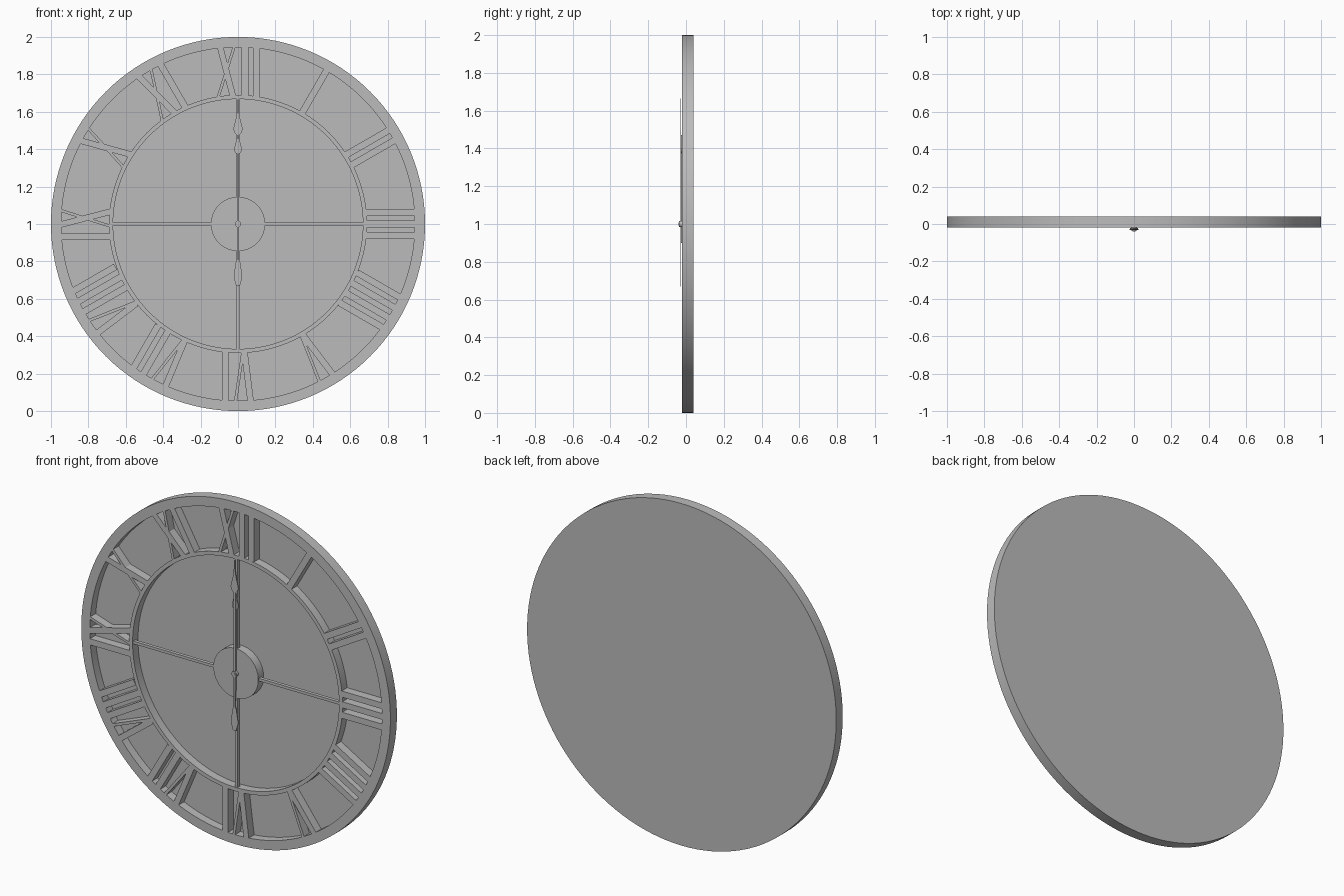
import bpy, bmesh
from math import sin, cos, pi, radians

if "Cube" in bpy.data.objects:
    bpy.data.objects.remove(bpy.data.objects["Cube"])

CZ = 1.0                       # height of the dial centre
FRONT, BACK = -0.02, 0.04      # frame depth
INNER_BACK = 0.034             # inner parts sink into the backing plate

grey = bpy.data.materials.new("plain grey")
grey.diffuse_color = (0.5, 0.5, 0.5, 1)
grey.use_nodes = True
grey.node_tree.nodes["Principled BSDF"].inputs["Base Color"].default_value = grey.diffuse_color


def finish(name, bm, smooth=False):
    bmesh.ops.recalc_face_normals(bm, faces=bm.faces)
    mesh = bpy.data.meshes.new(name)
    bm.to_mesh(mesh)
    bm.free()
    mesh.materials.append(grey)
    ob = bpy.data.objects.new(name, mesh)
    bpy.context.collection.objects.link(ob)
    if smooth:
        bpy.ops.object.select_all(action='DESELECT')
        ob.select_set(True)
        bpy.context.view_layer.objects.active = ob
        bpy.ops.object.shade_smooth_by_angle(angle=radians(35))
    return ob


def add_prism(bm, pts, y0, y1):
    """Extrude an outline of (x, height from centre) points from y0 to y1."""
    a = [bm.verts.new((x, y0, CZ + z)) for x, z in pts]
    b = [bm.verts.new((x, y1, CZ + z)) for x, z in pts]
    bm.faces.new(a)
    bm.faces.new(b[::-1])
    for i in range(len(a)):
        j = (i + 1) % len(a)
        bm.faces.new((a[i], b[i], b[j], a[j]))


def prism(name, pts, y0, y1, smooth=False):
    bm = bmesh.new()
    add_prism(bm, pts, y0, y1)
    return finish(name, bm, smooth)


def circle(r, n=128):
    return [(r * sin(2 * pi * i / n), r * cos(2 * pi * i / n)) for i in range(n)]


def ring(name, r_in, r_out, y0, y1, n=128):
    bm = bmesh.new()
    loops = [[bm.verts.new((x, y, CZ + z)) for x, z in circle(r, n)]
             for r, y in ((r_in, y0), (r_out, y0), (r_out, y1), (r_in, y1))]
    for k in range(4):
        p, q = loops[k], loops[(k + 1) % 4]
        for i in range(n):
            j = (i + 1) % n
            bm.faces.new((p[i], p[j], q[j], q[i]))
    return finish(name, bm, True)


# Dial frame
ring("outer_ring", 0.945, 1.0, FRONT, BACK)
ring("inner_ring", 0.668, 0.69, FRONT, INNER_BACK)
prism("backing_plate", circle(0.95), 0.03, BACK, True)
prism("hub", circle(0.145, 64), FRONT, INNER_BACK, True)

# Cross spokes
for name, dx, dz in (("right_spoke", 1, 0), ("left_spoke", -1, 0),
                     ("top_spoke", 0, 1), ("bottom_spoke", 0, -1)):
    w = 0.008
    prism(name, [(dx * r + dz * s, dz * r - dx * s)
                 for r, s in ((0.14, -w), (0.675, -w), (0.675, w), (0.14, w))],
          -0.015, 0.005)

# Numerals: strokes are (outer offset, inner offset, width) in each letter cell
BAR, WIDE, GAP = 0.036, 0.11, 0.026
LETTERS = {
    "I": (BAR, [(0.018, 0.018, BAR)]),
    "V": (WIDE, [(0.018, 0.052, 0.034), (0.100, 0.060, 0.016)]),
    "X": (WIDE, [(0.020, 0.090, 0.034), (0.098, 0.012, 0.016)]),
}
NUMERALS = ["I", "II", "III", "IIII", "V", "VI",
            "VII", "VIII", "IX", "X", "XI", "XII"]
R0, R1 = 0.682, 0.952
for hour, text in enumerate(NUMERALS, 1):
    a = radians(30 * hour)
    total = sum(LETTERS[c][0] for c in text) + GAP * (len(text) - 1)
    u = -total / 2
    bm = bmesh.new()
    for c in text:
        width, strokes = LETTERS[c]
        for out, inn, w in strokes:
            local = ((u + out - w / 2, R1), (u + out + w / 2, R1),
                     (u + inn + w / 2, R0), (u + inn - w / 2, R0))
            add_prism(bm, [(s * cos(a) + r * sin(a), r * cos(a) - s * sin(a))
                           for s, r in local], FRONT, INNER_BACK)
        u += width + GAP
    finish("numeral_%d" % hour, bm)


# Hands: half outlines of (half width, height), mirrored across the middle
def hand(name, half, y0, y1):
    pts = half + [(-x, z) for x, z in reversed(half)]
    prism(name, pts, y0, y1)


hand("hour_hand", [(0.003, 0.47), (0.008, 0.45), (0.021, 0.40), (0.017, 0.385),
                   (0.006, 0.375), (0.006, -0.10)], -0.027, -0.021)
hand("minute_hand", [(0.002, 0.665), (0.005, 0.60), (0.010, 0.57), (0.025, 0.51),
                     (0.020, 0.49), (0.006, 0.475), (0.005, -0.19), (0.012, -0.205),
                     (0.022, -0.27), (0.022, -0.29), (0.010, -0.33)], -0.033, -0.028)

# Centre pin
prism("hand_collar", circle(0.017, 24), -0.036, FRONT + 0.002, True)
prism("hand_pin", circle(0.009, 16), -0.04, -0.03, True)
